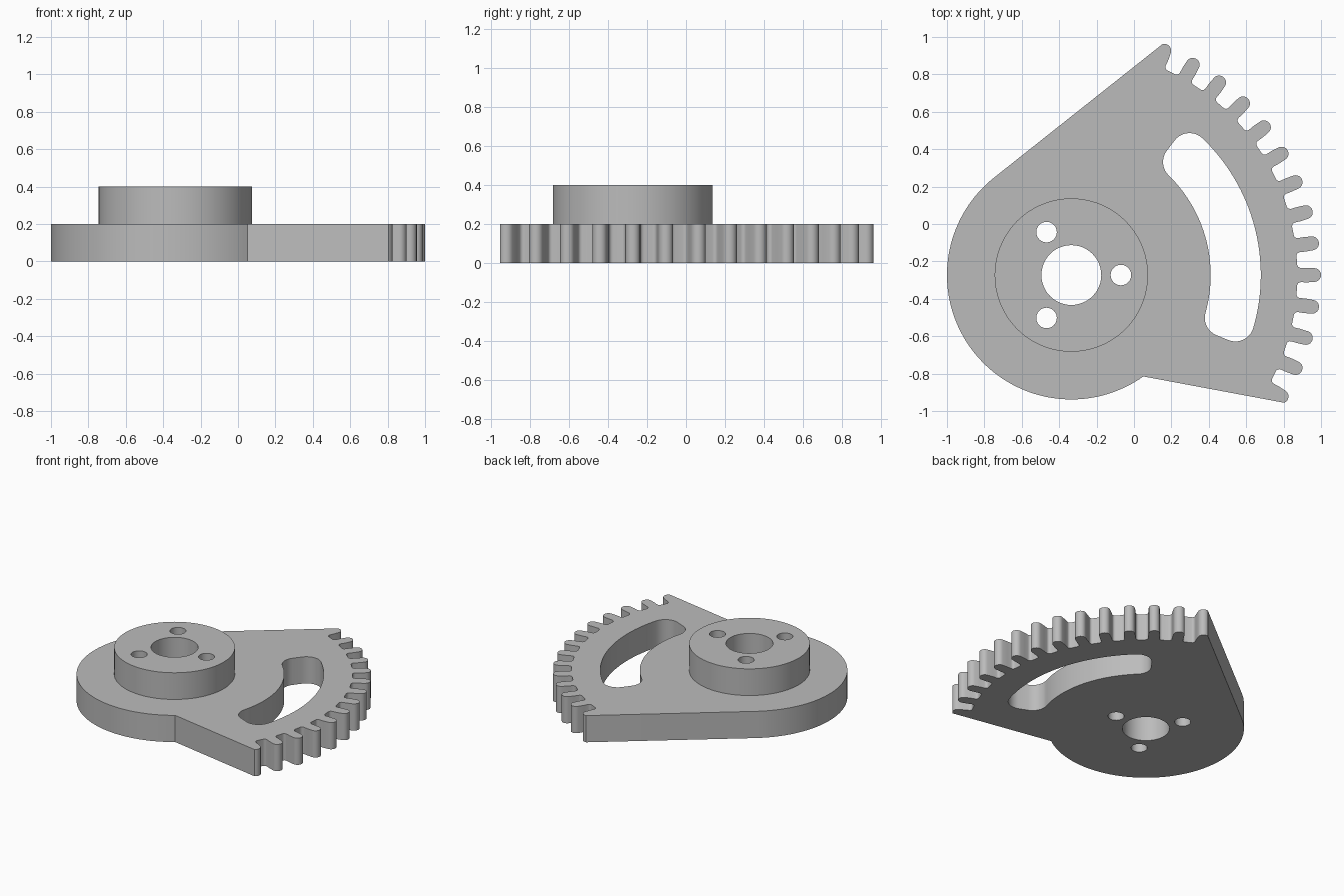
import bpy, bmesh
from math import sin, cos, asin, acos, atan2, radians, hypot, pi

if "Cube" in bpy.data.objects:
    bpy.data.objects.remove(bpy.data.objects["Cube"])

CX, CY = -0.335, -0.273          # hub axis
DISC, BOSS, BORE, BOLT = 0.665, 0.41, 0.16, 0.055
PITCH = radians(7.5)
THICK = 0.2

grey = bpy.data.materials.new("plain_grey")
grey.use_nodes = True
colour = (0.5, 0.5, 0.5, 1)
grey.diffuse_color = colour
grey.node_tree.nodes["Principled BSDF"].inputs["Base Color"].default_value = colour


def arc(r, a0, a1, n, x=0, y=0):
    """Points on an arc, relative to the hub axis."""
    return [(x + r * cos(a0 + (a1 - a0) * i / n),
             y + r * sin(a0 + (a1 - a0) * i / n)) for i in range(n + 1)]


def circle(r, n, x=0, y=0):
    return arc(r, 0, 2 * pi, n, x, y)[:-1]


def plate(name, loops, z):
    """Extrude an outline with holes into a flat solid."""
    curve = bpy.data.curves.new(name, 'CURVE')
    curve.dimensions = '2D'
    curve.fill_mode = 'BOTH'
    curve.extrude = THICK / 2
    for loop in loops:
        spline = curve.splines.new('POLY')
        spline.points.add(len(loop) - 1)
        for p, (x, y) in zip(spline.points, loop):
            p.co = (x + CX, y + CY, 0, 1)
        spline.use_cyclic_u = True
    ob = bpy.data.objects.new(name, curve)
    bpy.context.collection.objects.link(ob)
    bpy.ops.object.select_all(action='DESELECT')
    ob.select_set(True)
    bpy.context.view_layer.objects.active = ob
    bpy.ops.object.convert(target='MESH')
    ob = bpy.context.view_layer.objects.active
    bm = bmesh.new()
    bm.from_mesh(ob.data)
    bmesh.ops.translate(bm, verts=bm.verts, vec=(0, 0, z + THICK / 2))
    bmesh.ops.remove_doubles(bm, verts=bm.verts, dist=0.0001)
    bmesh.ops.recalc_face_normals(bm, faces=bm.faces)
    bm.to_mesh(ob.data)
    bm.free()
    ob.data.materials.clear()
    ob.data.materials.append(grey)
    bpy.ops.object.shade_smooth_by_angle(angle=radians(32))
    return ob


# Half tooth: (radius, offset) from the root fillet to the tip
half = [(1.227 - 0.02 * cos(t), 0.058 - 0.02 * sin(t)) for t in (0, pi / 8, pi / 4, 3 * pi / 8, pi / 2)]
half += [(1.26, 0.039)]
half += [(1.299 + 0.036 * sin(t), 0.037 * cos(t)) for t in (0, pi / 10, pi / 5, 3 * pi / 10, 2 * pi / 5)]
tooth = [(r, -w) for r, w in half] + [(1.335, 0)] + [(r, w) for r, w in reversed(half)]

# Toothed edge; the end teeth are cut just past their middle
FIRST, LAST = -4, 9
rim = []
for k in range(FIRST, LAST + 1):
    a = k * PITCH
    for r, w in tooth:
        if (k == FIRST and w < -0.023) or (k == LAST and w > 0.023):
            continue
        rim.append((r * cos(a) - w * sin(a), r * sin(a) + w * cos(a)))

# Straight side runs tangent into the round end
ex, ey = rim[-1]
tangent = atan2(ey, ex) + acos(DISC / hypot(ex, ey))
outline = rim + arc(DISC, tangent, radians(305.4), 72)

# Curved slot with rounded corners
INNER, OUTER, FIL = 0.745, 1.013, 0.1
low, high = radians(-22.5), radians(52.5)
ro, ri = OUTER - FIL, INNER + FIL
do, di = asin(FIL / ro), asin(FIL / ri)


def corner(r, a, start):
    return arc(FIL, start, start + (pi / 2 + (do if r == ro else -di)), 10, r * cos(a), r * sin(a))


slot = arc(OUTER, low + do, high - do, 32)
slot += arc(FIL, high - do, high + pi / 2, 10, ro * cos(high - do), ro * sin(high - do))
slot += arc(FIL, high + pi / 2, high - di + pi, 10, ri * cos(high - di), ri * sin(high - di))
slot += arc(INNER, high - di, low + di, 32)
slot += arc(FIL, low + di + pi, low + 3 * pi / 2, 10, ri * cos(low + di), ri * sin(low + di))
slot += arc(FIL, low - pi / 2, low + do, 10, ro * cos(low + do), ro * sin(low + do))
slot = [p for i, p in enumerate(slot) if hypot(p[0] - slot[i - 1][0], p[1] - slot[i - 1][1]) > 0.0005]

# Centre bore and three bolt holes pass through both parts
holes = [circle(BORE, 48)]
for i in range(3):
    a = i * 2 * pi / 3
    holes.append(circle(BOLT, 24, 0.265 * cos(a), 0.265 * sin(a)))

plate("gear_sector", [outline, slot] + holes, 0)
plate("hub_boss", [circle(BOSS, 72)] + holes, THICK)
